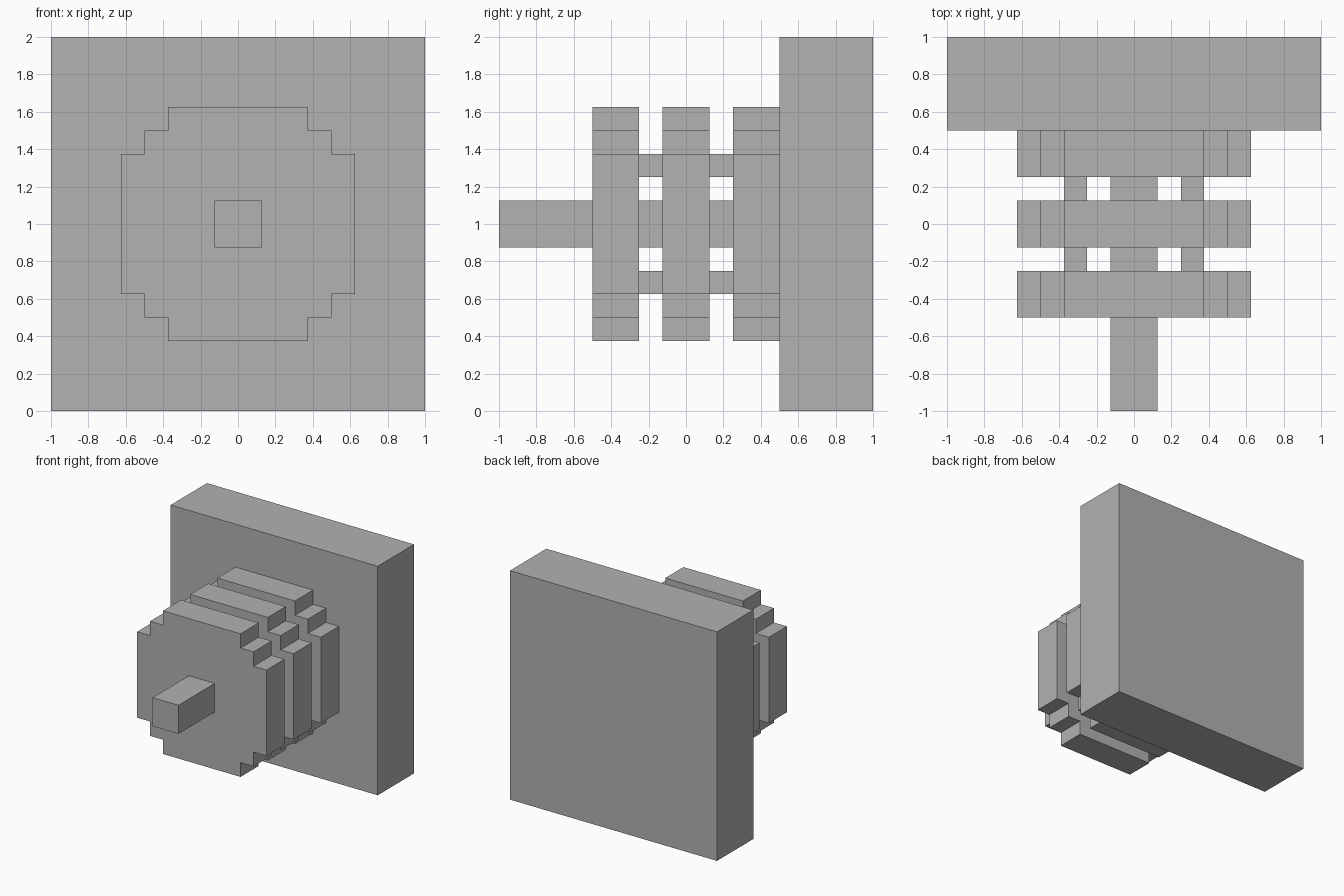
import bpy
import bmesh

if "Cube" in bpy.data.objects:
    bpy.data.objects.remove(bpy.data.objects["Cube"])

grey = bpy.data.materials.new("plain grey")
grey.diffuse_color = (0.445, 0.445, 0.445, 1.0)
grey.use_nodes = True
grey.node_tree.nodes["Principled BSDF"].inputs["Base Color"].default_value = grey.diffuse_color


def extrude_profile(name, outline, y0, y1):
    """Extrude an x/z outline from y0 back to y1."""
    bm = bmesh.new()
    face = bm.faces.new([bm.verts.new((x, y0, z)) for x, z in outline])
    result = bmesh.ops.extrude_face_region(bm, geom=[face])
    moved = [g for g in result["geom"] if isinstance(g, bmesh.types.BMVert)]
    bmesh.ops.translate(bm, verts=moved, vec=(0, y1 - y0, 0))
    bmesh.ops.recalc_face_normals(bm, faces=bm.faces)
    mesh = bpy.data.meshes.new(name)
    bm.to_mesh(mesh)
    bm.free()
    mesh.materials.append(grey)
    obj = bpy.data.objects.new(name, mesh)
    bpy.context.collection.objects.link(obj)
    return obj


def square(cx, cz, half):
    return [(cx + sx * half, cz + sz * half)
            for sx, sz in ((-1, -1), (1, -1), (1, 1), (-1, 1))]


# Square wall plate at the back
extrude_profile("back_plate", square(0, 1, 1), 0.5, 1.0)

# Three stepped discs: one quarter of the outline, turned four times
quarter = [(0.625, 0.375), (0.5, 0.375), (0.5, 0.5), (0.375, 0.5), (0.375, 0.625)]
outline = []
for turn in range(4):
    outline += [(x, z + 1) for x, z in quarter]
    quarter = [(-z, x) for x, z in quarter]
for label, y in (("front", -0.5), ("middle", -0.125), ("rear", 0.25)):
    extrude_profile(label + "_disc", outline, y, y + 0.25)

# Central shaft
extrude_profile("shaft", square(0, 1, 0.125), -1.0, 0.5)

# Four thin posts bridging each gap between the discs
for gap, y in (("front", -0.25), ("rear", 0.125)):
    for sx, side in ((-1, "left"), (1, "right")):
        for sz, level in ((-1, "lower"), (1, "upper")):
            extrude_profile(f"{gap}_{level}_{side}_post",
                            square(sx * 0.3125, 1 + sz * 0.3125, 0.0625), y, y + 0.125)
